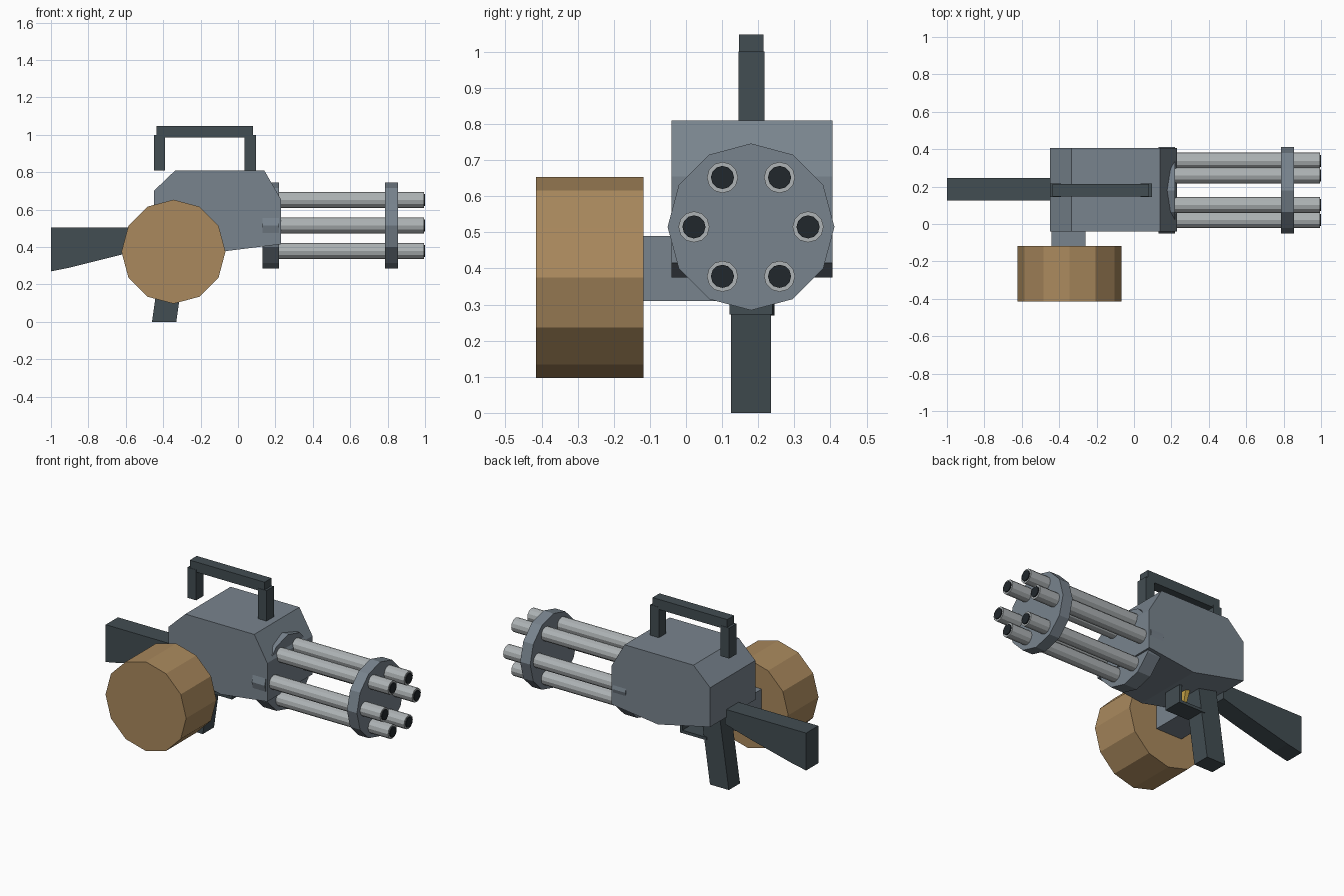
import bpy, bmesh
from math import cos, sin, pi, radians
from mathutils import Matrix

if "Cube" in bpy.data.objects:
    bpy.data.objects.remove(bpy.data.objects["Cube"])


def material(name, rgb):
    m = bpy.data.materials.new(name)
    m.diffuse_color = (*rgb, 1)
    m.use_nodes = True
    m.node_tree.nodes["Principled BSDF"].inputs["Base Color"].default_value = m.diffuse_color
    return m


STEEL = material("blue_steel", (0.19, 0.23, 0.27))
DARK = material("dark_grip", (0.055, 0.075, 0.085))
TAN = material("tan_drum", (0.40, 0.25, 0.11))
SILVER = material("barrel_metal", (0.42, 0.45, 0.46))
BLACK = material("bore_black", (0.015, 0.02, 0.025))
GOLD = material("trigger_gold", (0.55, 0.36, 0.06))
AXIS_Y, AXIS_Z = 0.18, 0.515  # barrel cluster centre


def finish(bm, name, mat):
    bmesh.ops.recalc_face_normals(bm, faces=bm.faces)
    me = bpy.data.meshes.new(name)
    bm.to_mesh(me)
    bm.free()
    me.materials.append(mat)
    ob = bpy.data.objects.new(name, me)
    bpy.context.collection.objects.link(ob)
    return ob


def slab(name, profile, y0, y1, mat):
    """Extrude an x-z outline from y0 to y1."""
    bm = bmesh.new()
    face = bm.faces.new([bm.verts.new((x, y0, z)) for x, z in profile])
    ext = bmesh.ops.extrude_face_region(bm, geom=[face])
    verts = [g for g in ext["geom"] if isinstance(g, bmesh.types.BMVert)]
    bmesh.ops.translate(bm, verts=verts, vec=(0, y1 - y0, 0))
    return finish(bm, name, mat)


def box(name, x0, x1, y0, y1, z0, z1, mat):
    return slab(name, [(x0, z0), (x1, z0), (x1, z1), (x0, z1)], y0, y1, mat)


def cylinder(name, axis, a, b, centre, r, sides, mat):
    """N-sided cylinder along x or y between a and b; centre is the other two coordinates."""
    bm = bmesh.new()
    bmesh.ops.create_cone(bm, cap_ends=True, segments=sides, radius1=r, radius2=r, depth=b - a)
    mid = (a + b) / 2
    if axis == "X":
        rot, loc = Matrix.Rotation(radians(90), 4, "Y"), (mid, *centre)
    else:
        rot, loc = Matrix.Rotation(radians(90), 4, "X"), (centre[0], mid, centre[1])
    bm.transform(Matrix.Translation(loc) @ rot)
    return finish(bm, name, mat)


# Main housing
slab("body", [(-0.45, 0.70), (-0.335, 0.81), (0.14, 0.81), (0.23, 0.655),
              (0.23, 0.415), (-0.09, 0.375), (-0.45, 0.455)], -0.04, 0.405, STEEL)

# Shoulder stock and pistol grip
slab("stock", [(-1.0, 0.27), (-0.90, 0.29), (-0.62, 0.36), (-0.44, 0.41),
               (-0.44, 0.503), (-1.0, 0.503)], 0.125, 0.245, DARK)
slab("grip", [(-0.46, 0), (-0.33, 0), (-0.265, 0.45), (-0.395, 0.45)], 0.125, 0.235, DARK)

# Trigger and guard
box("trigger_guard_bar", -0.31, -0.125, 0.12, 0.24, 0.272, 0.29, DARK)
box("trigger_guard_post", -0.143, -0.125, 0.12, 0.24, 0.272, 0.39, DARK)
slab("trigger", [(-0.215, 0.315), (-0.195, 0.315), (-0.21, 0.41), (-0.24, 0.41)],
     0.165, 0.195, GOLD)

# Ammunition drum and its feed block
cylinder("ammo_drum", "Y", -0.415, -0.117, (-0.345, 0.375), 0.278, 12, TAN)
box("drum_feed", -0.44, -0.26, -0.13, 0.11, 0.31, 0.49, STEEL)

# Carry handle
box("handle_bar", -0.435, 0.08, 0.147, 0.215, 0.985, 1.048, DARK)
for name, x in (("rear", -0.45), ("front", 0.035)):
    box(f"handle_post_{name}", x, x + 0.06, 0.145, 0.217, 0.81, 1.0, DARK)

# Barrel clamping discs
for name, a, b in (("rear", 0.13, 0.22), ("front", 0.787, 0.856)):
    cylinder(f"barrel_disc_{name}", "X", a, b, (AXIS_Y, AXIS_Z), 0.231, 12, STEEL)

# Ring of six barrels with dark bores
for i in range(6):
    t = i * pi / 3
    c = (AXIS_Y + 0.158 * cos(t), AXIS_Z + 0.158 * sin(t))
    cylinder(f"barrel_{i + 1}", "X", 0.2, 0.994, c, 0.043, 12, SILVER)
    cylinder(f"bore_{i + 1}", "X", 0.96, 1.0, c, 0.032, 12, BLACK)
